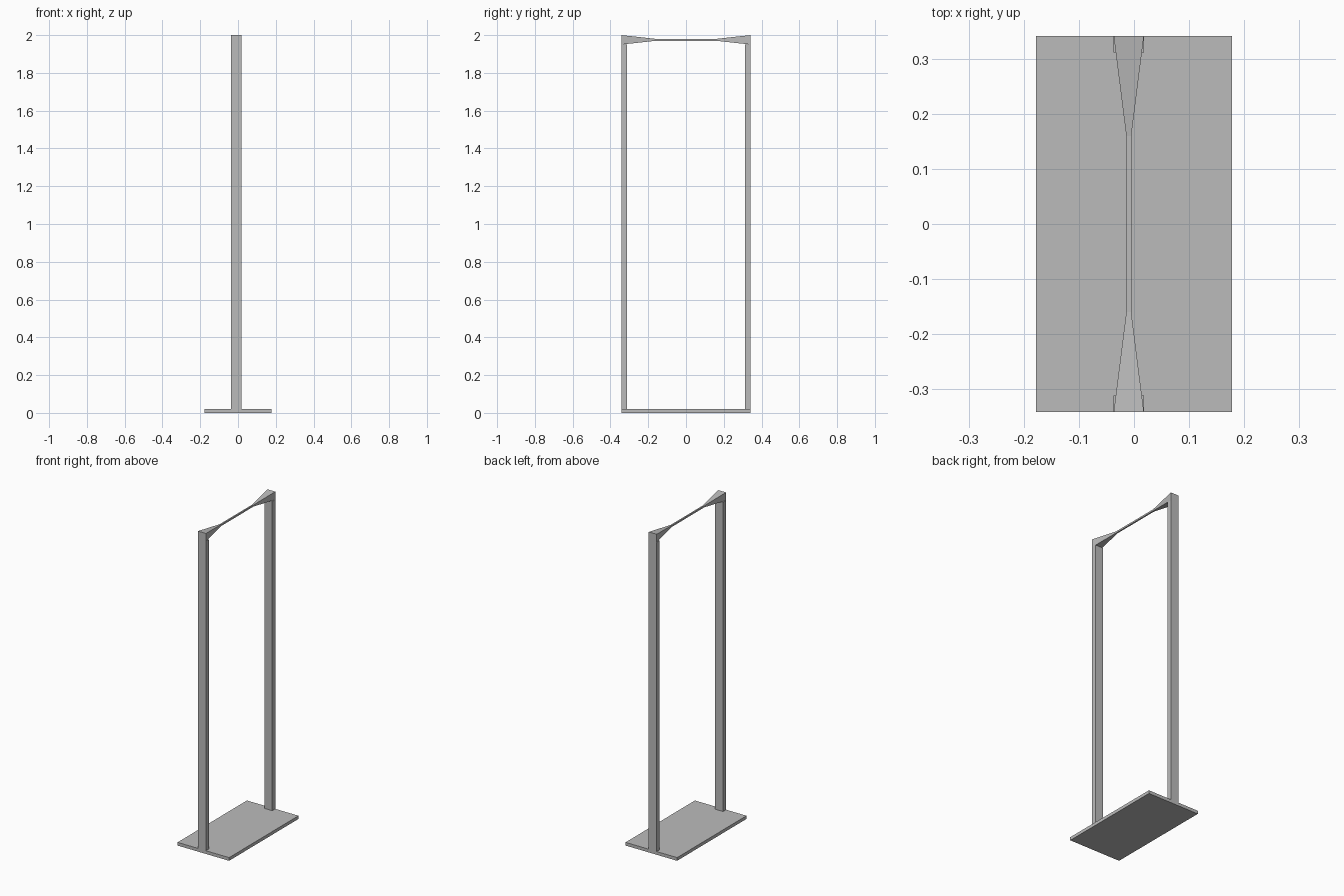
import bpy
import bmesh

if "Cube" in bpy.data.objects:
    bpy.data.objects.remove(bpy.data.objects["Cube"], do_unlink=True)

# Single grey finish
GREY = (0.5, 0.5, 0.5, 1.0)
grey = bpy.data.materials.new("grey_metal")
grey.use_nodes = True
grey.diffuse_color = GREY
grey.node_tree.nodes["Principled BSDF"].inputs["Base Color"].default_value = GREY


def loft(name, sections):
    """Solid through rectangular sections (y, x0, x1, z0, z1)."""
    bm = bmesh.new()
    rings = [[bm.verts.new(p) for p in
              ((x0, y, z0), (x1, y, z0), (x1, y, z1), (x0, y, z1))]
             for y, x0, x1, z0, z1 in sections]
    for a, b in zip(rings, rings[1:]):
        for i in range(4):
            j = (i + 1) % 4
            bm.faces.new((a[i], a[j], b[j], b[i]))
    bm.faces.new(rings[0])
    bm.faces.new(rings[-1])
    bmesh.ops.recalc_face_normals(bm, faces=bm.faces)
    mesh = bpy.data.meshes.new(name)
    bm.to_mesh(mesh)
    bm.free()
    mesh.materials.append(grey)
    obj = bpy.data.objects.new(name, mesh)
    bpy.context.collection.objects.link(obj)
    return obj


HALF = 0.342            # half length of the frame
POST_X = (-0.037, 0.018)
BAR_X = (-0.014, -0.005)

# Base plate
loft("base_plate", [(y, -0.178, 0.178, 0, 0.02) for y in (-HALF, HALF)])

for side, s in (("front", -1), ("back", 1)):
    # Upright post
    loft(side + "_post", [(s * y, *POST_X, 0.02, 1.95) for y in (HALF, 0.312)])
    # Top rail half: flared at the post, thin towards the middle joint
    loft(side + "_rail", [
        (s * HALF, *POST_X, 1.95, 2.0),
        (s * 0.16, *BAR_X, 1.97, 1.98),
        (0.002, *BAR_X, 1.97, 1.98),
    ])
